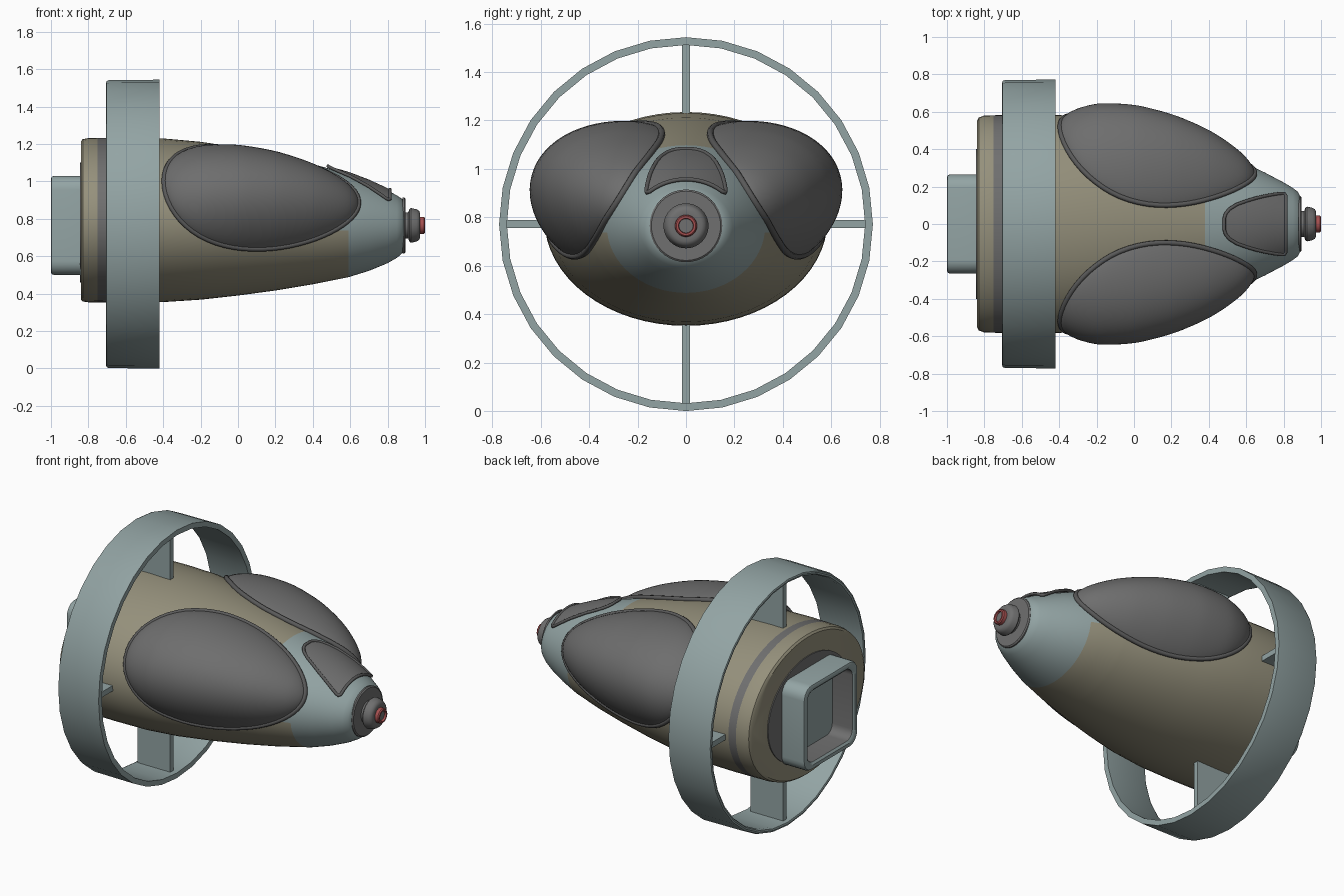
import bpy, bmesh, math
from mathutils import Vector

if "Cube" in bpy.data.objects:
    bpy.data.objects.remove(bpy.data.objects["Cube"])


def material(name, r, g, b):
    m = bpy.data.materials.new(name)
    m.diffuse_color = (r, g, b, 1)
    m.use_nodes = True
    m.node_tree.nodes["Principled BSDF"].inputs["Base Color"].default_value = m.diffuse_color
    return m


BEIGE = material("beige hull", .30, .28, .20)
BLUE = material("pale blue grey", .29, .37, .37)
GREY = material("mid grey", .16, .16, .16)
LENS = material("lens grey", .155, .155, .155)
DARK = material("dark rim grey", .10, .10, .10)
RED = material("muted red", .38, .08, .08)
AXIS_Z = .772


def finish(name, bm, mats, angle=35):
    bmesh.ops.recalc_face_normals(bm, faces=bm.faces)
    me = bpy.data.meshes.new(name)
    bm.to_mesh(me)
    bm.free()
    ob = bpy.data.objects.new(name, me)
    bpy.context.collection.objects.link(ob)
    for m in mats:
        me.materials.append(m)
    bpy.ops.object.select_all(action='DESELECT')
    ob.select_set(True)
    bpy.context.view_layer.objects.active = ob
    bpy.ops.object.shade_smooth_by_angle(angle=math.radians(angle))
    return ob


def loft(name, loops, mats, closed=False, rule=None, angle=35):
    """Skin a list of equal point loops; cap the ends unless closed."""
    bm = bmesh.new()
    rows = [[bm.verts.new(p) for p in loop] for loop in loops]
    n = len(rows[0])
    pairs = list(zip(rows, rows[1:])) + ([(rows[-1], rows[0])] if closed else [])
    for a, b in pairs:
        for i in range(n):
            j = (i + 1) % n
            bm.faces.new((a[i], a[j], b[j], b[i]))
    if not closed:
        bm.faces.new(rows[0])
        bm.faces.new(rows[-1])
    if rule:
        for f in bm.faces:
            f.material_index = rule(f.calc_center_median())
    return finish(name, bm, mats, angle)


def circle(x, ry, rz, z=AXIS_Z, n=64):
    return [(x, ry * math.cos(2 * math.pi * i / n), z + rz * math.sin(2 * math.pi * i / n))
            for i in range(n)]


def tube(name, pts, radius, mat):
    cu = bpy.data.curves.new(name, 'CURVE')
    cu.dimensions = '3D'
    cu.bevel_depth = radius
    cu.bevel_resolution = 2
    sp = cu.splines.new('POLY')
    sp.points.add(len(pts) - 1)
    for p, co in zip(sp.points, pts):
        p.co = (*co, 1)
    sp.use_cyclic_u = True
    cu.materials.append(mat)
    ob = bpy.data.objects.new(name, cu)
    bpy.context.collection.objects.link(ob)


# Hull stations: x, half width, top z, bottom z
HULL = [(-.84, .55, 1.215, .367), (-.83, .569, 1.226, .358), (-.8, .58, 1.232, .354),
        (-.6, .585, 1.235, .352), (-.4, .583, 1.23, .355), (-.2, .56, 1.212, .368),
        (0, .516, 1.182, .39), (.2, .46, 1.142, .417), (.4, .397, 1.093, .45),
        (.59, .327, 1.04, .488), (.7, .275, .998, .522), (.8, .222, .952, .563),
        (.85, .192, .925, .592), (.877, .172, .907, .615), (.89, .145, .89, .64)]


def section(x):
    """Half width, half height and centre z of the hull at x."""
    for p, q in zip(HULL, HULL[1:]):
        if x <= q[0]:
            break
    t = (x - p[0]) / (q[0] - p[0])
    w, top, bot = (p[k] + (q[k] - p[k]) * t for k in (1, 2, 3))
    return w, (top - bot) / 2, (top + bot) / 2


def on_hull(x, ang, off=0.0):
    w, h, c = section(x)
    return Vector((x, (w + off) * math.cos(ang), c + (h + off) * math.sin(ang)))


# Hull with blue nose and grey band, coloured by position
def hull_colour(c):
    if c.x > .59 or (c.x > .38 and c.z > .73):
        return 1
    return 2 if -.75 < c.x < -.70 else 0


xs = sorted([s[0] for s in HULL] + [-.75, -.70, -.3, -.1, .1, .3, .38, .5])
loops = []
for x in xs:
    w, h, c = section(x)
    loops.append(circle(x, w, h, c))
loft("hull", loops, [BEIGE, BLUE, GREY], rule=hull_colour)

# Grey plate around the rear port
loft("rear_plate", [circle(-.835, .40, .32, .78), circle(-.846, .40, .32, .78)], [GREY])


# Hollow rounded square port at the rear
def square(x, half, r, z=.765, n=6):
    pts = []
    for k, (sy, sz) in enumerate([(1, 1), (-1, 1), (-1, -1), (1, -1)]):
        for i in range(n + 1):
            a = math.pi / 2 * (k + i / n)
            pts.append((x, sy * (half - r) + r * math.cos(a),
                        z + sz * (half - r) + r * math.sin(a)))
    return pts


loft("rear_port",
     [square(-.80, .265, .075), square(-.985, .265, .075), square(-.996, .26, .072),
      square(-1, .25, .065), square(-1, .235, .06), square(-.99, .222, .055),
      square(-.852, .222, .055)],
     [BLUE, GREY],
     rule=lambda c: 1 if c.x > -.95 and max(abs(c.y), abs(c.z - .765)) < .23
     and max(abs(c.y), abs(c.z - .765)) > .1 else 0)

# Large outer ring
R = AXIS_Z
profile = [(-.42, R), (-.69, R - .002), (-.702, R - .007), (-.705, R - .016),
           (-.702, R - .026), (-.69, R - .032), (-.42, R - .032)]
loft("outer_ring", [circle(x, r, r, n=32) for x, r in profile], [BLUE], closed=True)

# Four struts holding the ring
for k, name in enumerate(["left_strut", "top_strut", "right_strut", "bottom_strut"]):
    a = k * math.pi / 2
    out = Vector((0, math.cos(a), math.sin(a)))
    side = Vector((0, -out.z, out.y)) * .017
    near = .54 if k % 2 == 0 else .39
    ends = []
    for d in (near, R - .02):
        o = Vector((0, 0, AXIS_Z)) + out * d
        ends.append([o + side * s + Vector((x, 0, 0))
                     for x, s in ((-.455, -1), (-.455, 1), (-.68, 1), (-.68, -1))])
    loft(name, ends, [BLUE])

# Bulging side lenses, each an oval patch of the hull puffed outward, with a rim
PUFF = Vector((.1, .86, .48)).normalized()


def lens_point(r, t, sy):
    x = .125 + .52 * r * math.cos(t)
    ang = math.radians(28 + 50 * r * math.sin(t))
    p = on_hull(x, ang, .006) + PUFF * .158 * max(0, 1 - r * r) ** .62
    p.y *= sy
    return p


N = 64
for sy, side in ((1, "left"), (-1, "right")):
    rings = [[lens_point(math.sin(math.pi / 2 * k / 18), 2 * math.pi * i / N, sy)
              for i in range(N)] for k in range(18, 0, -1)]
    bm = bmesh.new()
    rows = [[bm.verts.new(p) for p in ring] for ring in rings]
    for a, b in zip(rows, rows[1:]):
        for i in range(N):
            j = (i + 1) % N
            bm.faces.new((a[i], a[j], b[j], b[i]))
    mid = bm.verts.new(lens_point(0, 0, sy))
    for i in range(N):
        bm.faces.new((rows[-1][i], rows[-1][(i + 1) % N], mid))
    bmesh.ops.recalc_face_normals(bm, faces=bm.faces)
    if mid.normal.y * sy < 0 or mid.link_faces[0].normal.y * sy < 0:
        bmesh.ops.reverse_faces(bm, faces=bm.faces)
    finish(side + "_lens", bm, [LENS], 60)
    tube(side + "_lens_rim", rings[0], .014, DARK)

# Window on top of the nose: x and half width
WINDOW = [(.482, .03), (.49, .055), (.51, .08), (.55, .105), (.6, .123), (.65, .138),
          (.7, .15), (.75, .159), (.79, .164), (.805, .162), (.813, .15)]
M = 20
grid = []
for x, w in WINDOW:
    lim = math.asin(w / (section(x)[0] + .012))
    grid.append([on_hull(x, math.pi / 2 + lim * (2 * i / M - 1), .012) for i in range(M + 1)])
bm = bmesh.new()
rows = [[bm.verts.new(p) for p in row] for row in grid]
for a, b in zip(rows, rows[1:]):
    for i in range(M):
        bm.faces.new((a[i], a[i + 1], b[i + 1], b[i]))
finish("nose_window", bm, [LENS], 60)
outline = grid[0] + [r[-1] for r in grid[1:-1]] + grid[-1][::-1] + [r[0] for r in grid[-2:0:-1]]
tube("nose_window_rim", outline, .009, DARK)


# Nose plate, knob and red tip, turned about the long axis
def turned(name, prof, mats, rule=None):
    loft(name, [circle(x, r, r, .765, 40) for x, r in prof], mats, rule=rule)


turned("nose_plate", [(.88, .15), (.889, .15), (.895, .143)], [GREY])
turned("nose_knob", [(.885, .068), (.91, .07), (.917, .088), (.925, .093), (.955, .086),
                     (.968, .078), (.974, .065), (.974, .05)], [GREY])
turned("red_tip", [(.965, .046), (.994, .045), (1, .04), (1, .031), (.988, .029)],
       [RED, GREY], rule=lambda c: 1 if math.hypot(c.y, c.z - .765) < .01 else 0)
